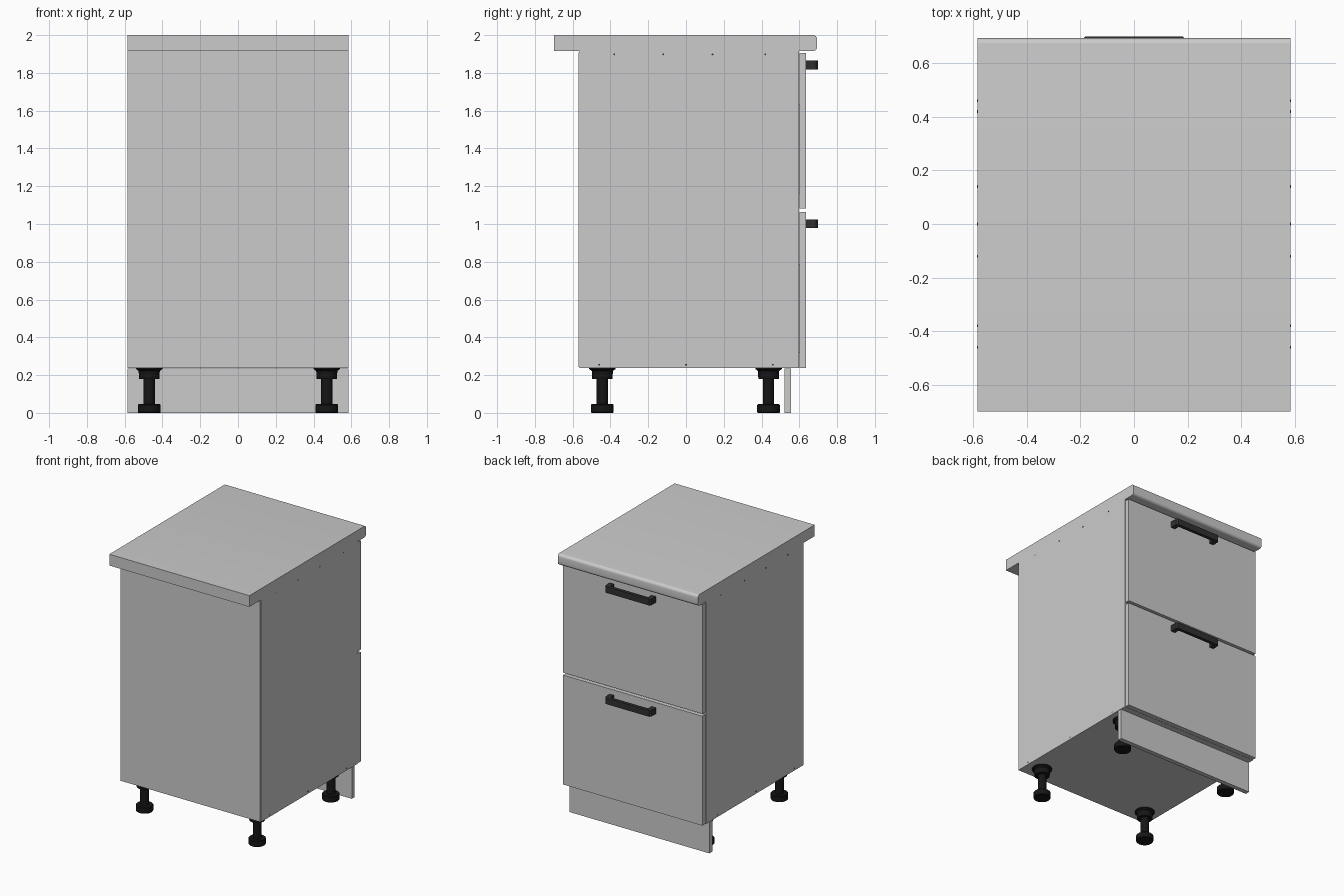
import bpy, bmesh, math

if "Cube" in bpy.data.objects:
    bpy.data.objects.remove(bpy.data.objects["Cube"])


def material(name, v):
    m = bpy.data.materials.new(name)
    m.diffuse_color = (v, v, v, 1)
    m.use_nodes = True
    m.node_tree.nodes["Principled BSDF"].inputs["Base Color"].default_value = m.diffuse_color
    return m


HANDLE = material("dark_grey", 0.03)
FOOT = material("black", 0.008)


def finish(name, bm, mat=None, smooth=False):
    bmesh.ops.recalc_face_normals(bm, faces=bm.faces)
    me = bpy.data.meshes.new(name)
    bm.to_mesh(me)
    bm.free()
    ob = bpy.data.objects.new(name, me)
    bpy.context.collection.objects.link(ob)
    if mat:
        me.materials.append(mat)
    if smooth:
        bpy.ops.object.select_all(action='DESELECT')
        ob.select_set(True)
        bpy.context.view_layer.objects.active = ob
        bpy.ops.object.shade_smooth_by_angle(angle=math.radians(35))
    return ob


def box(name, x0, x1, y0, y1, z0, z1):
    bm = bmesh.new()
    bmesh.ops.create_cube(bm, size=1)
    for v in bm.verts:
        v.co = ((x0 + x1) / 2 + v.co.x * (x1 - x0),
                (y0 + y1) / 2 + v.co.y * (y1 - y0),
                (z0 + z1) / 2 + v.co.z * (z1 - z0))
    return finish(name, bm)


def prism(name, pts, direction, mat=None, smooth=False):
    bm = bmesh.new()
    f = bm.faces.new([bm.verts.new(p) for p in pts])
    new = bmesh.ops.extrude_face_region(bm, geom=[f], use_keep_orig=True)["geom"]
    bmesh.ops.translate(bm, vec=direction,
                        verts=[g for g in new if isinstance(g, bmesh.types.BMVert)])
    return finish(name, bm, mat, smooth)


def lathe(name, profile, x, y, mat, n=32):
    bm = bmesh.new()
    rings = []
    for r, z in profile:
        rings.append([bm.verts.new((x + r * math.cos(2 * math.pi * i / n),
                                    y + r * math.sin(2 * math.pi * i / n), z))
                      for i in range(n)])
    for a, b in zip(rings, rings[1:]):
        for i in range(n):
            j = (i + 1) % n
            bm.faces.new((a[i], a[j], b[j], b[i]))
    bm.faces.new(rings[0])
    bm.faces.new(rings[-1])
    return finish(name, bm, mat, True)


W, T = 0.585, 0.034          # half width, board thickness
Z0, Z1 = 0.238, 1.915        # carcass bottom and top
IN = W - T

# Worktop with rounded front edge
R, YF, ZT = 0.022, 0.694, 2.0
arc = [(YF - R + R * math.cos(a), s, R * math.sin(a))
       for s in (0, 1) for a in [math.radians(s * 90 - 90 + 15 * i) for i in range(7)]]
pts = [(-W, -0.70, ZT), (-W, -0.70, Z1)]
pts += [(-W, y, (ZT - R if s else Z1 + R) + dz) for y, s, dz in arc]
prism("worktop", pts, (2 * W, 0, 0), smooth=True)

# Carcass panels
for side, s in (("left", -1), ("right", 1)):
    box(side + "_side_panel", *sorted((s * IN, s * W)), -0.564, 0.598, Z0, Z1)
box("bottom_panel", -IN, IN, -0.564, 0.598, Z0, Z0 + T)
box("back_panel", -W + 0.004, W - 0.004, -0.57, -0.564, Z0 + 0.006, Z1 - 0.008)
box("rear_top_rail", -IN, IN, -0.564, -0.05, Z1 - T, Z1)
box("front_top_rail", -IN, IN, 0.08, 0.598, Z1 - T, Z1)

# Assembly screw heads on the side panels
for z, ys in ((Z1 - T / 2, (-0.38, -0.12, 0.14, 0.42)), (Z0 + T / 2, (-0.46, 0.0, 0.46))):
    for y in ys:
        for s in (-1, 1):
            ring = [(s * (W - 0.004), y + 0.005 * math.cos(k * math.pi / 6),
                     z + 0.005 * math.sin(k * math.pi / 6)) for k in range(12)]
            prism("screw_head", ring, (s * 0.005, 0, 0), HANDLE)

# Drawers: front, inner box and handle
for label, z0, z1, hz in (("lower", Z0, 1.064, 0.978), ("upper", 1.082, 1.904, 1.818)):
    box(label + "_drawer_front", -W + 0.004, W - 0.004, 0.60, 0.635, z0, z1)
    bx, b0, b1 = IN - 0.03, z0 + 0.08, z0 + 0.55
    box(label + "_drawer_base", -bx, bx, -0.5, 0.60, b0, b0 + 0.02)
    box(label + "_drawer_back", -bx, bx, -0.5, -0.47, b0 + 0.02, b1)
    for s in (-1, 1):
        box(label + "_drawer_side", *sorted((s * bx, s * (bx - 0.03))),
            -0.47, 0.60, b0 + 0.02, b1)
        box(label + "_drawer_runner", *sorted((s * bx, s * IN)),
            -0.5, 0.58, b0 + 0.02, b0 + 0.07)
    half = [(0.192, 0.635), (0.192, 0.688), (0.182, 0.70)]
    inner = [(0.152, 0.675), (0.158, 0.669), (0.158, 0.635)]
    right = half[::-1]
    outline = [(-x, y) for x, y in half] + right + \
        [(x, y) for x, y in inner[::-1]] + [(-x, y) for x, y in inner]
    prism(label + "_handle", [(x, y, hz) for x, y in outline], (0, 0, 0.047), HANDLE)

# Plinth board
box("plinth", -W, W, 0.522, 0.557, 0.0, Z0 - 0.003)

# Adjustable feet
foot = [(0.057, 0), (0.06, 0.004), (0.06, 0.042), (0.056, 0.046), (0.03, 0.046),
        (0.03, 0.18), (0.054, 0.18), (0.056, 0.222), (0.07, 0.232), (0.07, Z0)]
for x in (-0.47, 0.47):
    for y in (-0.443, 0.437):
        lathe("adjustable_foot", foot, x, y, FOOT)
